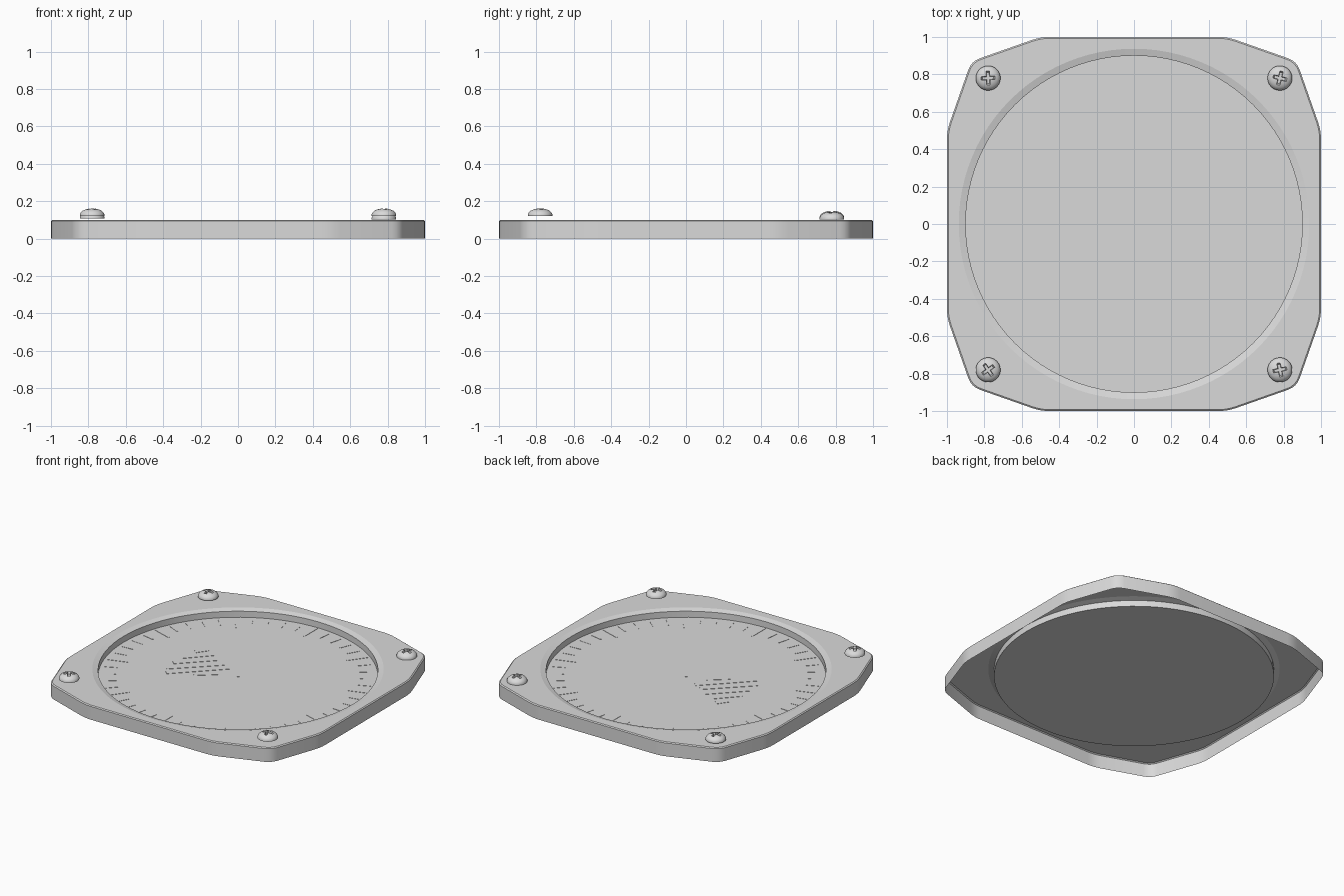
import bpy, bmesh
from math import sin, cos, pi, radians
from mathutils import Vector, Matrix

if "Cube" in bpy.data.objects:
    bpy.data.objects.remove(bpy.data.objects["Cube"], do_unlink=True)

grey = bpy.data.materials.new("light_grey")
grey.use_nodes = True
grey.diffuse_color = (0.7, 0.7, 0.7, 1)
grey.node_tree.nodes["Principled BSDF"].inputs["Base Color"].default_value = (0.7, 0.7, 0.7, 1)

DIAL_Z = 0.047


def make_object(name, bm):
    mesh = bpy.data.meshes.new(name)
    bm.to_mesh(mesh)
    bm.free()
    mesh.materials.append(grey)
    ob = bpy.data.objects.new(name, mesh)
    bpy.context.collection.objects.link(ob)
    return ob


def circle(r, n=96):
    return [(r * cos(2 * pi * i / n), r * sin(2 * pi * i / n)) for i in range(n)]


def rounded(corners, d, steps=4):
    """Round every corner of a polygon with a short quadratic curve."""
    out = []
    for i, p in enumerate(corners):
        a = p + (corners[i - 1] - p).normalized() * d
        b = p + (corners[(i + 1) % len(corners)] - p).normalized() * d
        for k in range(steps + 1):
            t = k / steps
            out.append(a * (1 - t) ** 2 + p * 2 * t * (1 - t) + b * t * t)
    return out


def ring(bm, pts, z):
    return [bm.verts.new((p[0], p[1], z)) for p in pts]


def bridge(bm, lower, upper):
    n = len(lower)
    for i in range(n):
        j = (i + 1) % n
        bm.faces.new((lower[i], lower[j], upper[j], upper[i]))


def loop_edges(bm, verts):
    return [bm.edges.get((v, verts[i - 1])) for i, v in enumerate(verts)]


# Bezel: open-bottomed shell with an outer wall, chamfered hole and inner wall
quarter = [Vector((1, 0.5)), Vector((0.87, 0.87)), Vector((0.5, 1))]
corners = [Matrix.Rotation(q * pi / 2, 2) @ p for q in range(4) for p in quarter]
outline = rounded(corners, 0.05)
bm = bmesh.new()
base = ring(bm, outline, 0)
shoulder = ring(bm, outline, 0.094)
rim = ring(bm, [p * 0.993 for p in outline], 0.1)
hole = ring(bm, circle(0.937), 0.1)
lip = ring(bm, circle(0.9), 0.09)
foot = ring(bm, circle(0.9), DIAL_Z)
bridge(bm, base, shoulder)
bridge(bm, shoulder, rim)
bridge(bm, hole, lip)
bridge(bm, lip, foot)
bmesh.ops.triangle_fill(bm, use_beauty=True, edges=loop_edges(bm, rim) + loop_edges(bm, hole))
bmesh.ops.recalc_face_normals(bm, faces=bm.faces)
bm.normal_update()
if sum(f.normal.z * f.calc_area() for f in bm.faces) < 0:
    bmesh.ops.reverse_faces(bm, faces=bm.faces)
    bm.normal_update()
for f in bm.faces:
    f.smooth = True
for e in bm.edges:
    if len(e.link_faces) == 2:
        a, b = e.link_faces
        e.smooth = abs(a.normal.z - b.normal.z) < 0.02
make_object("bezel", bm)

# Dial face
bm = bmesh.new()
bm.faces.new(ring(bm, circle(0.9), DIAL_Z))
make_object("dial_face", bm)


def add_plate(bm, pts, thick=0.002):
    """Thin raised plate standing on the dial."""
    low, top = ring(bm, pts, DIAL_Z), ring(bm, pts, DIAL_Z + thick)
    bridge(bm, low, top)
    bm.faces.new(top)


# Scale marks: fifty, every fifth one longer
bm = bmesh.new()
for i in range(50):
    inner, outer, half = (0.74, 0.885, 0.004) if i % 5 == 0 else (0.785, 0.87, 0.004)
    turn = Matrix.Rotation(i * 2 * pi / 50, 2)
    corners = [(-half, inner), (half, inner), (half, outer), (-half, outer)]
    add_plate(bm, [turn @ Vector(c) for c in corners])
make_object("scale_marks", bm)

# Diagonal hatch patch on the left of the dial
bars = [((-0.44, 0.15), (-0.39, 0.22)), ((-0.46, 0.03), (-0.32, 0.18)),
        ((-0.46, -0.07), (-0.25, 0.14)), ((-0.45, -0.16), (-0.18, 0.10)),
        ((-0.41, -0.22), (-0.12, 0.07)), ((-0.25, -0.14), (-0.13, -0.04))]
bm = bmesh.new()
for start, end in bars:
    a, b = Vector(start), Vector(end)
    along = (b - a).normalized()
    side = Vector((along.y, -along.x)) * 0.018
    add_plate(bm, [a - side, a + side, b + side, b - side])
make_object("hatch_bars", bm)

# Centre pivot
bm = bmesh.new()
add_plate(bm, circle(0.012, 4))
make_object("centre_pivot", bm)

# Screw head: lathed dome
bm = bmesh.new()
profile = [(0.066, 0), (0.066, 0.008), (0.061, 0.019), (0.05, 0.029), (0.035, 0.036), (0.018, 0.04)]
rings = [ring(bm, circle(r, 32), z) for r, z in profile]
for low, high in zip(rings, rings[1:]):
    bridge(bm, low, high)
bm.faces.new(rings[-1])
bm.faces.new(rings[0][::-1])
screw = make_object("screw_back_left", bm)

# Cross recess, cut with two tapered bars
for angle in (0, pi / 2):
    bm = bmesh.new()
    bmesh.ops.create_cube(bm, size=1)
    for v in bm.verts:
        taper = 1 if v.co.z > 0 else 0.65
        v.co = (v.co.x * 0.092 * taper, v.co.y * 0.022 * taper, 0.036 + v.co.z * 0.032)
    bmesh.ops.rotate(bm, verts=bm.verts, matrix=Matrix.Rotation(angle, 3, 'Z'))
    cutter = make_object("recess_cutter", bm)
    cutter.hide_render = True
    mod = screw.modifiers.new("recess", 'BOOLEAN')
    mod.operation = 'DIFFERENCE'
    mod.solver = 'EXACT'
    mod.object = cutter
    bpy.context.view_layer.objects.active = screw
    bpy.ops.object.modifier_apply(modifier=mod.name)
    bpy.data.objects.remove(cutter, do_unlink=True)

bpy.ops.object.select_all(action='DESELECT')
screw.select_set(True)
bpy.context.view_layer.objects.active = screw
bpy.ops.object.shade_smooth_by_angle(angle=radians(35))

# Four screws, each turned and seated differently
seats = [("screw_back_left", 1, 1, 0.103, -14), ("screw_back_right", -1, 1, 0.108, 3),
         ("screw_front_right", -1, -1, 0.12, 35), ("screw_front_left", 1, -1, 0.12, 12)]
for name, sx, sy, z, turn in seats:
    if name == screw.name:
        ob = screw
    else:
        ob = bpy.data.objects.new(name, screw.data)
        bpy.context.collection.objects.link(ob)
    ob.location = (sx * 0.78, sy * 0.78, z)
    ob.rotation_euler.z = radians(turn)
